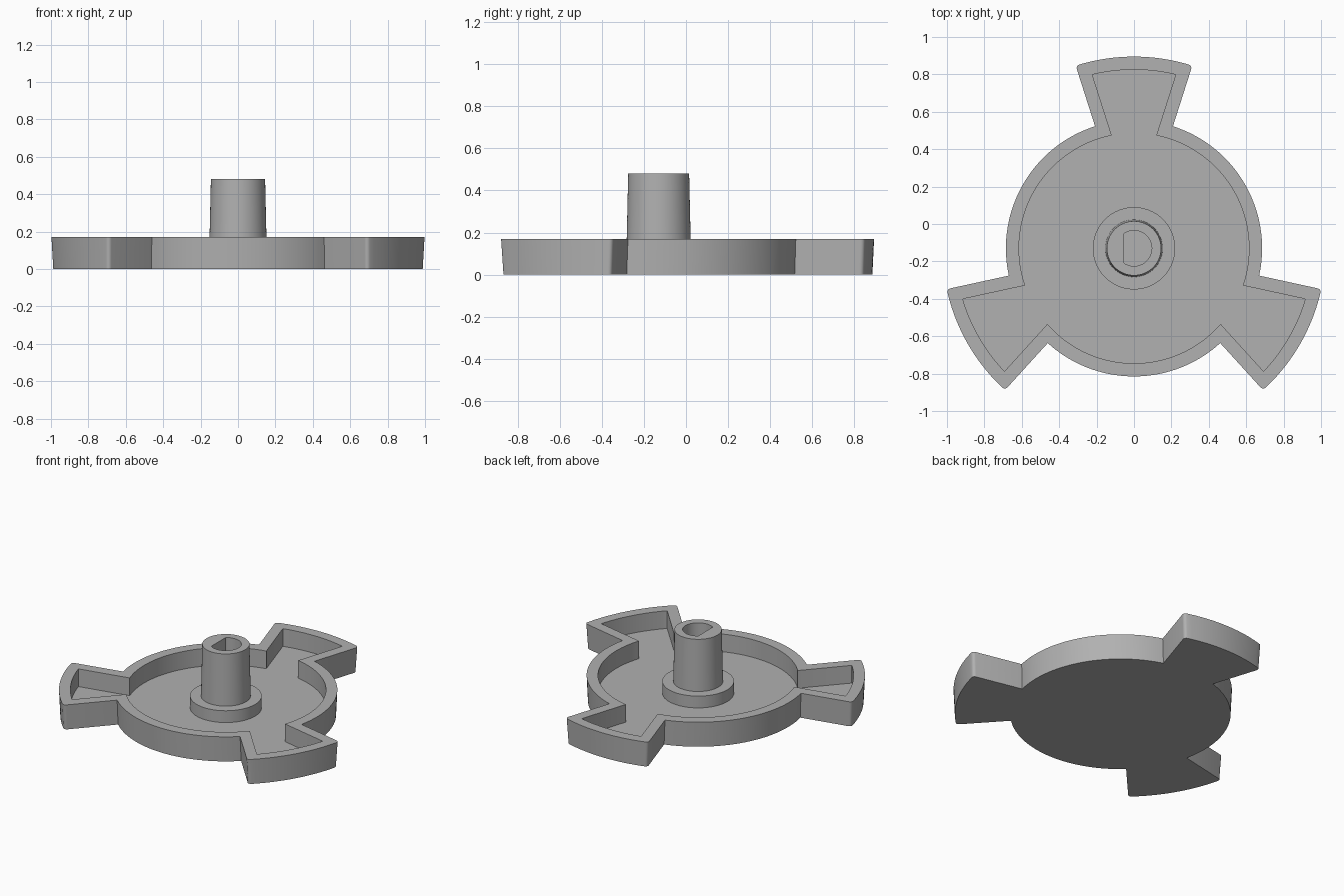
import bpy, bmesh
from math import sin, cos, asin, radians, pi, tau

old = bpy.data.objects.get("Cube")
if old:
    bpy.data.objects.remove(old, do_unlink=True)

CENTRE_Y = -0.13
DISC_R, TAB_R, HALF_ANGLE = 0.685, 1.025, radians(17.7)
WALL, DRAFT = 0.07, 0.008
FLOOR_Z, RIM_Z = 0.05, 0.17
SEGMENTS = 96

grey = bpy.data.materials.new("plain grey")
grey.use_nodes = True
colour = (0.44, 0.44, 0.44, 1)
grey.diffuse_color = colour
grey.node_tree.nodes["Principled BSDF"].inputs["Base Color"].default_value = colour


def polar(r, a):
    return r * cos(a), r * sin(a)


def arc(r, start, end, steps):
    return [polar(r, start + (end - start) * i / steps) for i in range(steps + 1)]


def outline(inset, rounding):
    """Disc with three flared tabs, moved inwards by inset."""
    disc, tab = DISC_R - inset, TAB_R - inset
    neck = HALF_ANGLE - asin(inset / disc)
    tip = HALF_ANGLE - asin(inset / tab)
    points = []
    for k in range(3):
        mid = pi / 2 + k * tau / 3
        # Rounded tip corner, from the side of the tab to its outer arc
        corner = []
        for i in range(5):
            t = i / 4 * pi / 2
            corner.append((tab - rounding * (1 - sin(t)),
                           tip - rounding / tab * (1 - cos(t))))
        points.append(polar(disc, mid - neck))
        points += [polar(r, mid - a) for r, a in corner]
        end = corner[-1][1]
        points += arc(tab, mid - end, mid + end, 20)[1:-1]
        points += [polar(r, mid + a) for r, a in reversed(corner)]
        points += arc(disc, mid + neck, mid + tau / 3 - neck, 36)[:-1]
    return points


def circle(r):
    return arc(r, 0, tau, SEGMENTS)[:-1]


def loft(name, rings, cap_start):
    """Join equal-sized rings of (points, height) and close the ends."""
    bm = bmesh.new()
    loops = [[bm.verts.new((x, y + CENTRE_Y, z)) for x, y in pts] for pts, z in rings]
    for a, b in zip(loops, loops[1:]):
        for i in range(len(a)):
            j = (i + 1) % len(a)
            bm.faces.new((a[i], a[j], b[j], b[i]))
    if cap_start:
        bm.faces.new(list(reversed(loops[0])))
    bm.faces.new(loops[-1])
    mesh = bpy.data.meshes.new(name)
    bm.to_mesh(mesh)
    bm.free()
    obj = bpy.data.objects.new(name, mesh)
    bpy.context.collection.objects.link(obj)
    mesh.materials.append(grey)
    bpy.ops.object.select_all(action='DESELECT')
    obj.select_set(True)
    bpy.context.view_layer.objects.active = obj
    bpy.ops.object.shade_smooth_by_angle(angle=radians(30))
    return obj


# Shallow tray with a raised rim around the disc and tabs
pocket = outline(WALL, 0.004)
loft("tray", [(outline(DRAFT, 0.02), 0), (outline(0, 0.02), RIM_Z),
              (pocket, RIM_Z), (pocket, FLOOR_Z)], True)

# Collar and hollow post with a D-shaped bore
bore = [(max(x, -0.055), y) for x, y in circle(0.095)]
loft("hub", [(circle(0.22), FLOOR_Z - 0.01), (circle(0.22), 0.13),
             (circle(0.153), 0.13), (circle(0.145), 0.48),
             (bore, 0.48), (bore, FLOOR_Z + 0.01)], False)
